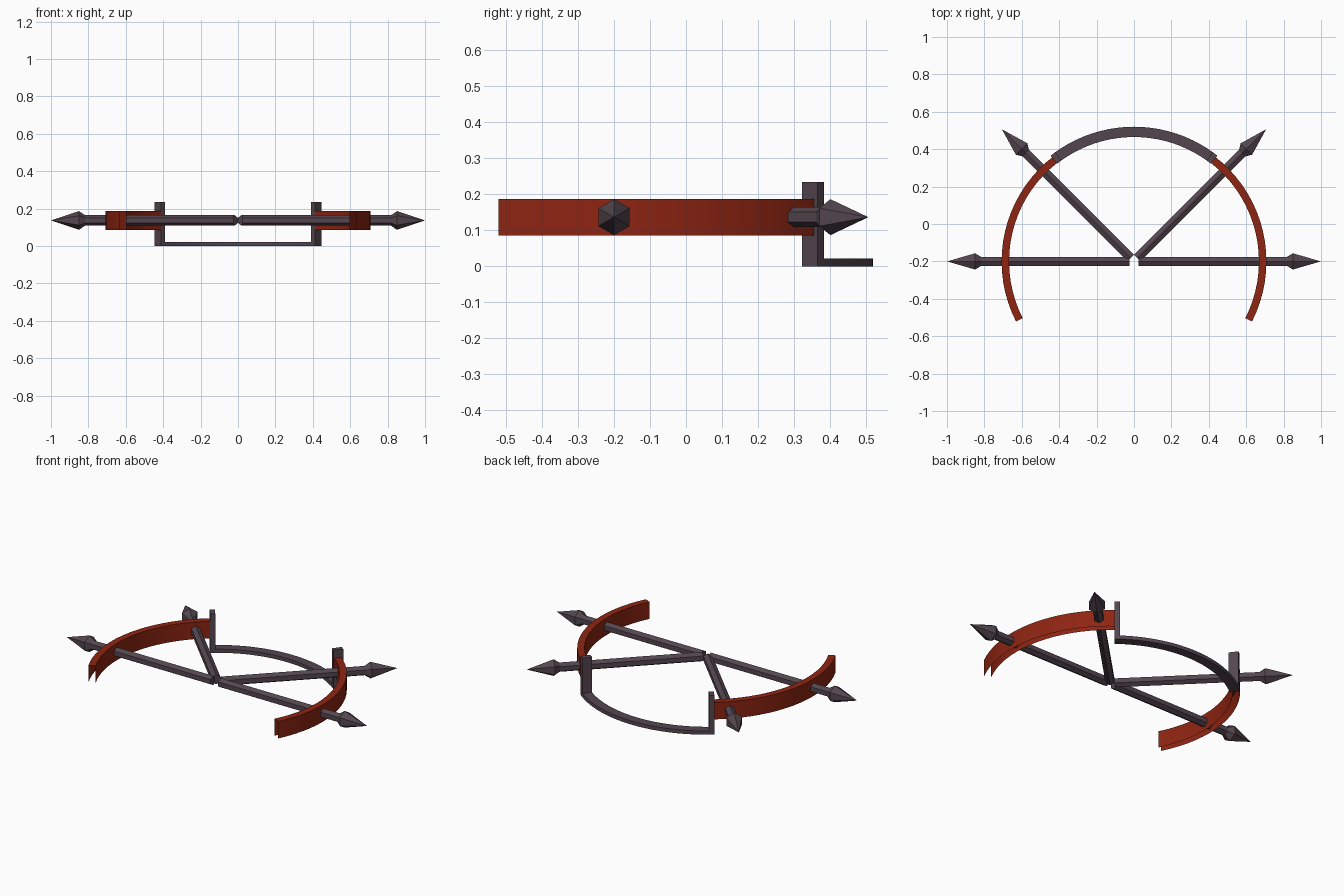
import bpy, bmesh, math
from mathutils import Matrix, Vector

if "Cube" in bpy.data.objects:
    bpy.data.objects.remove(bpy.data.objects["Cube"])

HUB = Vector((0, -0.2, 0))   # centre shared by arcs and spikes
ROD_Z = 0.137


def material(name, rgb):
    m = bpy.data.materials.new(name)
    m.diffuse_color = (*rgb, 1)
    m.use_nodes = True
    m.node_tree.nodes["Principled BSDF"].inputs["Base Color"].default_value = m.diffuse_color
    return m


RED = material("rust_red", (0.27, 0.018, 0.006))
METAL = material("dark_metal", (0.09, 0.062, 0.078))


def finish(name, bm, mat, smooth=False):
    bmesh.ops.recalc_face_normals(bm, faces=bm.faces)
    me = bpy.data.meshes.new(name)
    bm.to_mesh(me)
    bm.free()
    me.materials.append(mat)
    for p in me.polygons:
        p.use_smooth = smooth
    ob = bpy.data.objects.new(name, me)
    bpy.context.collection.objects.link(ob)
    if smooth:
        bpy.ops.object.select_all(action='DESELECT')
        ob.select_set(True)
        bpy.context.view_layer.objects.active = ob
        bpy.ops.object.shade_smooth_by_angle(angle=math.radians(35))
    return ob


def arc_sweep(name, profile, a0, a1, steps, mat, closed):
    """Sweep a (radius, z) profile around the hub between two angles."""
    bm = bmesh.new()
    rings = []
    for i in range(steps + 1):
        a = math.radians(a0 + (a1 - a0) * i / steps)
        rings.append([bm.verts.new(HUB + Vector((r * math.cos(a), r * math.sin(a), z)))
                      for r, z in profile])
    n = len(profile)
    for p, q in zip(rings, rings[1:]):
        for j in range(n if closed else n - 1):
            k = (j + 1) % n
            bm.faces.new((p[j], p[k], q[k], q[j]))
    if closed:
        bm.faces.new(rings[0])
        bm.faces.new(rings[-1])
    return finish(name, bm, mat, True)


def spike(name, rings, angle):
    """Six-sided turned shape along a spoke; rings are (distance, radius)."""
    bm = bmesh.new()
    rows = []
    for d, r in rings:
        rows.append([bm.verts.new((d, r * math.sin(k * math.pi / 3), r * math.cos(k * math.pi / 3)))
                     for k in range(6)])
    for p, q in zip(rows, rows[1:]):
        for k in range(6):
            bm.faces.new((p[k], p[(k + 1) % 6], q[(k + 1) % 6], q[k]))
    bm.faces.new(rows[0])
    bm.faces.new(rows[-1])
    bmesh.ops.remove_doubles(bm, verts=bm.verts, dist=1e-5)
    bm.transform(Matrix.Translation(HUB + Vector((0, 0, ROD_Z)))
                 @ Matrix.Rotation(math.radians(angle), 4, 'Z'))
    finish(name, bm, METAL)


# Curved red bands: channels open at the bottom and ends
channel = [(0.708, 0.086), (0.708, 0.188), (0.668, 0.188), (0.668, 0.086)]
arc_sweep("right_band", channel, -27, 53, 18, RED, False)
arc_sweep("left_band", channel, 127, 207, 18, RED, False)

# Low curved handle with an upright post at each end
bar = [(0.665, 0.0), (0.72, 0.0), (0.72, 0.022), (0.665, 0.022)]
arc_sweep("handle_bar", bar, 53, 127, 20, METAL, True)
post = [(0.665, 0.0), (0.72, 0.0), (0.72, 0.235), (0.665, 0.235)]
arc_sweep("right_post", post, 51.8, 54.2, 1, METAL, True)
arc_sweep("left_post", post, 125.8, 128.2, 1, METAL, True)

# Four spokes with pointed heads
for side, angle in (("right_front", 0), ("right_back", 45), ("left_back", 135), ("left_front", 180)):
    spike(side + "_shaft", [(0.025, 0.028), (0.825, 0.028)], angle)
    spike(side + "_head", [(0.812, 0.024), (0.85, 0.05), (0.999, 0.0)], angle)
